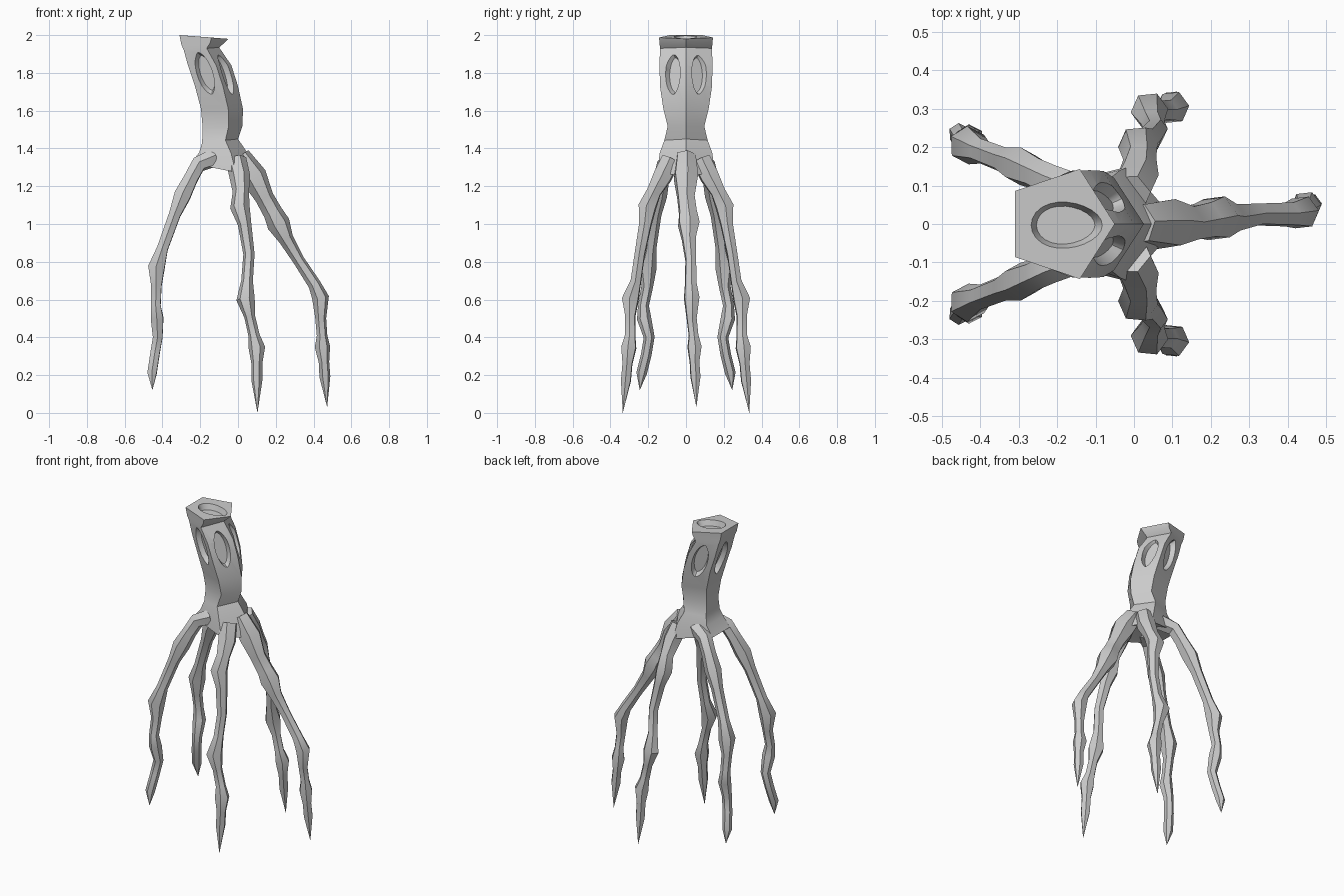
import bpy, bmesh, math
from mathutils import Vector, Matrix

if "Cube" in bpy.data.objects:
    bpy.data.objects.remove(bpy.data.objects["Cube"])


def make_object(name, bm):
    bmesh.ops.recalc_face_normals(bm, faces=bm.faces)
    me = bpy.data.meshes.new(name)
    bm.to_mesh(me)
    bm.free()
    ob = bpy.data.objects.new(name, me)
    bpy.context.collection.objects.link(ob)
    return ob


def smooth(ob, angle):
    bpy.ops.object.select_all(action='DESELECT')
    ob.select_set(True)
    bpy.context.view_layer.objects.active = ob
    bpy.ops.object.shade_smooth_by_angle(angle=math.radians(angle))


def bridge(bm, a, b):
    n = len(a)
    for i in range(n):
        bm.faces.new((a[i], a[(i + 1) % n], b[(i + 1) % n], b[i]))


# Pentagonal trunk rings: x min, x max, half width, z at x min, z at x max
RINGS = [
    (-0.31, -0.05, 0.143, 2.00, 1.98), (-0.30, -0.065, 0.14, 1.95, 1.965),
    (-0.287, -0.10, 0.138, 1.92, 1.935), (-0.265, -0.035, 0.14, 1.84, 1.84),
    (-0.228, 0.0, 0.138, 1.73, 1.73), (-0.196, 0.026, 0.12, 1.61, 1.61),
    (-0.187, 0.024, 0.097, 1.51, 1.52), (-0.19, 0.0, 0.115, 1.43, 1.45),
    (-0.205, 0.055, 0.14, 1.38, 1.37), (-0.25, 0.115, 0.15, 1.32, 1.25),
]


def pentagon(x0, x1, hy, z0, z1):
    pts = []
    for t, y in ((1, 0), (0.65, 1), (0, 0.6), (0, -0.6), (0.65, -1)):
        pts.append(Vector((x0 + (x1 - x0) * t, y * hy, z0 + (z1 - z0) * t)))
    return pts


# Trunk with flared palm and hollow underside
bm = bmesh.new()
loops = [[bm.verts.new(p) for p in pentagon(*r)] for r in RINGS]
for a, b in zip(loops, loops[1:]):
    bridge(bm, a, b)
bm.faces.new(loops[0])
under = bm.verts.new((-0.08, 0, 1.34))
for i in range(5):
    bm.faces.new((loops[-1][i], loops[-1][(i + 1) % 5], under))
trunk = make_object("trunk", bm)


def cutter(name, center, u, v, w, ru, rv, depth, power, egg=0.0):
    """Tapered oval plug: u across, v along, w outward normal."""
    bm = bmesh.new()
    rows = []
    for d, s in ((0.06, 1.0), (0.0, 1.0), (-depth, 0.82)):
        row = []
        for i in range(24):
            a = math.tau * i / 24
            c, n = math.cos(a), math.sin(a)
            x = math.copysign(abs(c) ** power, c) * ru * s * (1 + egg * n)
            row.append(bm.verts.new(center + u * x + v * (n * rv * s) + w * d))
        rows.append(row)
    for a, b in zip(rows, rows[1:]):
        bridge(bm, a, b)
    bm.faces.new(rows[0])
    bm.faces.new(rows[-1])
    ob = make_object(name, bm)
    ob.hide_render = True
    return ob


# Oval recess in each trunk face, and one in the top
cutters = []
hi, lo = pentagon(*RINGS[3]), pentagon(*RINGS[4])
for i in range(5):
    j = (i + 1) % 5
    top, bot = (hi[i] + hi[j]) / 2, (lo[i] + lo[j]) / 2
    v = (top - bot).normalized()
    u = (hi[j] - hi[i]).normalized()
    w = u.cross(v).normalized()
    u = v.cross(w)
    cutters.append(cutter("recess_cutter", (top + bot) / 2 + v * 0.012, u, v, w,
                          0.044, 0.118, 0.03, 1.25))
slope = Vector((0.26, 0, -0.02)).normalized()
up = Vector((0.02, 0, 0.26)).normalized()
cutters.append(cutter("top_cutter", Vector((-0.175, -0.003, 1.99)), Vector((0, 1, 0)),
                      slope * -1, up, 0.06, 0.093, 0.035, 1.0, 0.12))
bpy.context.view_layer.objects.active = trunk
for c in cutters:
    m = trunk.modifiers.new("recess", 'BOOLEAN')
    m.operation, m.solver, m.object = 'DIFFERENCE', 'EXACT', c
    bpy.ops.object.modifier_apply(modifier=m.name)
    bpy.data.objects.remove(c)
smooth(trunk, 35)


def leg(name, path, side=1, sides=6):
    """Faceted tapering tube through (x, y, z, radius) points, ending in a tip."""
    pts = [Vector((x, y * side, z)) for x, y, z, r in path]
    out = Vector((pts[-1].x - pts[0].x, pts[-1].y - pts[0].y, 0)).normalized()
    bm = bmesh.new()
    rows = []
    for k, p in enumerate(pts[:-1]):
        d = (pts[k + 1] - pts[max(k - 1, 0)]).normalized()
        u = (out - d * out.dot(d)).normalized()
        v = d.cross(u)
        r = path[k][3]
        rows.append([bm.verts.new(p + (u * math.cos(a) + v * math.sin(a)) * r)
                     for a in (math.tau * i / sides for i in range(sides))])
    for a, b in zip(rows, rows[1:]):
        bridge(bm, a, b)
    bm.faces.new(rows[0])
    tip = bm.verts.new(pts[-1])
    for i in range(sides):
        bm.faces.new((rows[-1][i], rows[-1][(i + 1) % sides], tip))
    smooth(make_object(name, bm), 38)


# Knuckled legs: one to the right, two mirrored pairs
leg("right_leg", [
    (0.01, 0, 1.36, 0.055), (0.085, 0, 1.25, 0.07), (0.14, 0.0, 1.14, 0.05),
    (0.185, 0.01, 1.06, 0.052), (0.215, 0.015, 1.0, 0.062), (0.255, 0.015, 0.92, 0.04),
    (0.32, 0.025, 0.81, 0.031), (0.405, 0.025, 0.68, 0.034), (0.437, 0.03, 0.61, 0.045),
    (0.438, 0.03, 0.5, 0.029), (0.445, 0.04, 0.41, 0.028), (0.447, 0.045, 0.35, 0.041),
    (0.455, 0.045, 0.27, 0.028), (0.46, 0.05, 0.19, 0.029), (0.472, 0.055, 0.03, 0)])
SIDE = [
    (-0.01, 0.08, 1.34, 0.055), (0.01, 0.125, 1.25, 0.055), (0.015, 0.17, 1.17, 0.043),
    (0.01, 0.205, 1.09, 0.052), (0.035, 0.215, 1.0, 0.036), (0.058, 0.245, 0.84, 0.03),
    (0.048, 0.265, 0.7, 0.031), (0.04, 0.295, 0.6, 0.049), (0.062, 0.295, 0.51, 0.029),
    (0.085, 0.295, 0.41, 0.03), (0.1, 0.303, 0.345, 0.044), (0.1, 0.31, 0.26, 0.029),
    (0.1, 0.318, 0.17, 0.029), (0.103, 0.335, 0.0, 0)]
REAR = [
    (-0.13, 0.075, 1.35, 0.05), (-0.21, 0.11, 1.315, 0.045), (-0.25, 0.13, 1.24, 0.042),
    (-0.295, 0.15, 1.15, 0.05), (-0.335, 0.165, 1.05, 0.035), (-0.4, 0.19, 0.87, 0.033),
    (-0.432, 0.205, 0.77, 0.05), (-0.432, 0.205, 0.67, 0.031), (-0.435, 0.225, 0.57, 0.029),
    (-0.428, 0.222, 0.5, 0.038), (-0.425, 0.195, 0.4, 0.029), (-0.44, 0.21, 0.31, 0.028),
    (-0.455, 0.235, 0.21, 0.028), (-0.453, 0.245, 0.12, 0)]
for side, word in ((-1, "front"), (1, "back")):
    leg(word + "_side_leg", SIDE, side)
    leg(word + "_rear_leg", REAR, side)
